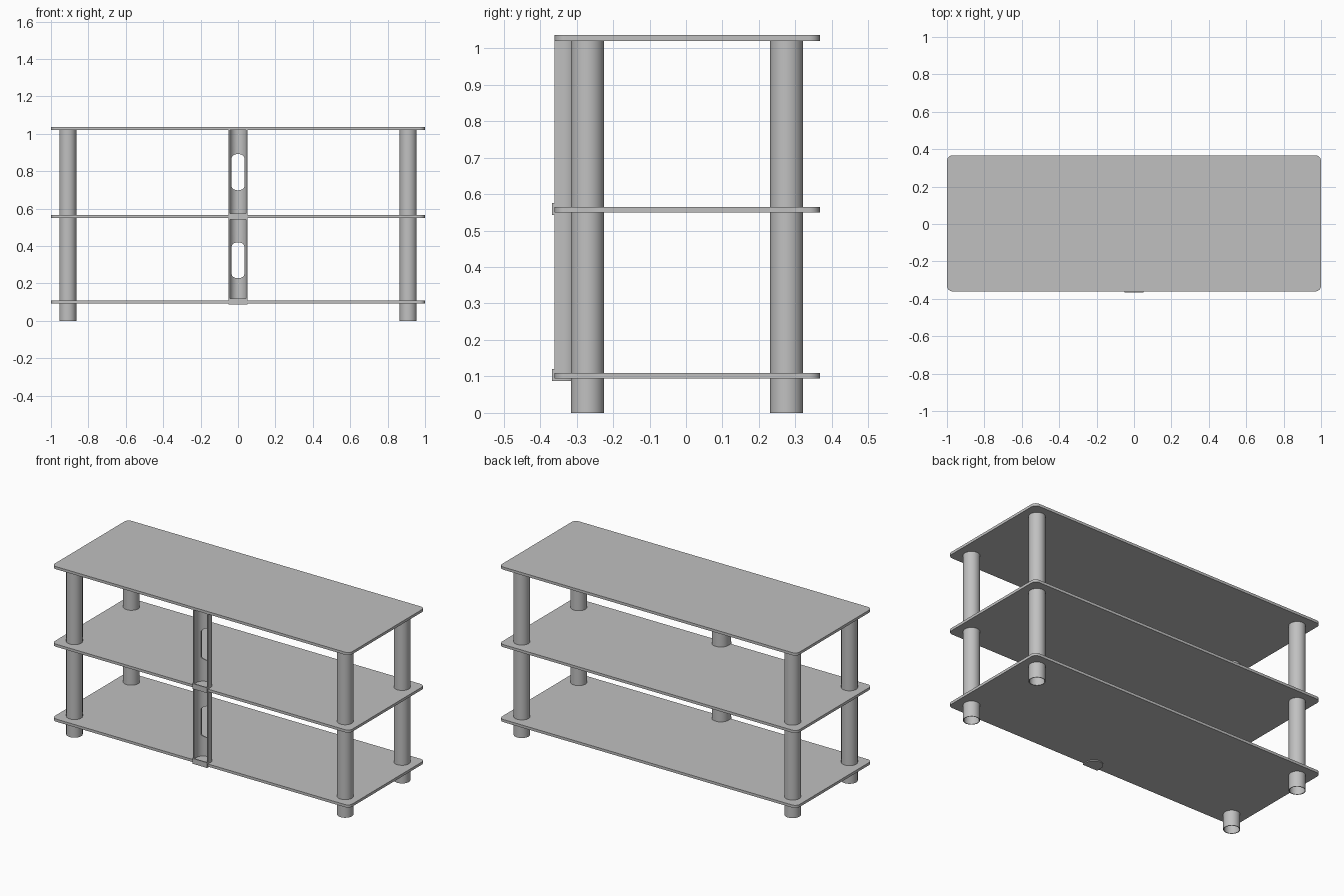
import bpy, bmesh, math
from mathutils import Matrix, Vector

cube = bpy.data.objects.get("Cube")
if cube:
    bpy.data.objects.remove(cube, do_unlink=True)

grey = bpy.data.materials.new("satin grey")
grey.use_nodes = True
COLOUR = (0.53, 0.53, 0.53, 1)
grey.diffuse_color = COLOUR
grey.node_tree.nodes["Principled BSDF"].inputs["Base Color"].default_value = COLOUR

FRONT, BACK = -0.36, 0.367
SHELVES = [("bottom", 0.094, 0.110), ("middle", 0.549, 0.565), ("top", 1.020, 1.036)]


def arc(cx, cy, rx, ry, start, end, steps):
    """Points along an elliptical arc, angles in degrees."""
    angles = [math.radians(start + (end - start) * i / steps) for i in range(steps + 1)]
    return [(cx + rx * math.cos(a), cy + ry * math.sin(a)) for a in angles]


def prism(name, outline, z0, z1, matrix=None):
    """Extrude a closed 2D outline from z0 to z1."""
    bm = bmesh.new()
    face = bm.faces.new([bm.verts.new((x, y, z0)) for x, y in outline])
    up = bmesh.ops.extrude_face_region(bm, geom=[face])["geom"]
    bmesh.ops.translate(bm, vec=(0, 0, z1 - z0),
                        verts=[g for g in up if isinstance(g, bmesh.types.BMVert)])
    if matrix:
        bm.transform(matrix)
    bmesh.ops.recalc_face_normals(bm, faces=bm.faces[:])
    return finish(name, bm)


def tube(name, x, y, z0, z1, r, wall, n=40):
    """Hollow open-ended post."""
    bm = bmesh.new()
    loops = []
    for rad, z in ((r, z0), (r, z1), (r - wall, z1), (r - wall, z0)):
        loops.append([bm.verts.new((px, py, z)) for px, py in arc(x, y, rad, rad, 0, 360, n)[:-1]])
    for a, b in zip(loops, loops[1:] + loops[:1]):
        for i in range(n):
            j = (i + 1) % n
            bm.faces.new((a[i], a[j], b[j], b[i]))
    bmesh.ops.recalc_face_normals(bm, faces=bm.faces[:])
    return finish(name, bm)


def finish(name, bm):
    mesh = bpy.data.meshes.new(name)
    bm.to_mesh(mesh)
    bm.free()
    mesh.materials.append(grey)
    obj = bpy.data.objects.new(name, mesh)
    bpy.context.collection.objects.link(obj)
    return obj


def smooth(obj):
    bpy.ops.object.select_all(action="DESELECT")
    obj.select_set(True)
    bpy.context.view_layer.objects.active = obj
    bpy.ops.object.shade_smooth_by_angle(angle=math.radians(35))


# Shelves with rounded corners
R = 0.03
shelf_outline = (arc(1 - R, BACK - R, R, R, 0, 90, 8) + arc(-1 + R, BACK - R, R, R, 90, 180, 8)
                 + arc(-1 + R, FRONT + R, R, R, 180, 270, 8) + arc(1 - R, FRONT + R, R, R, 270, 360, 8))
for name, z0, z1 in SHELVES:
    smooth(prism(name + "_shelf", shelf_outline, z0, z1))

# Posts between the shelves, and short feet below
spans = [("foot", 0, 0.094), ("lower_post", 0.110, 0.549), ("upper_post", 0.565, 1.020)]
for side, x in (("right", -0.91), ("left", 0.91)):
    for end, y in (("front", -0.27), ("back", 0.276)):
        for part, z0, z1 in spans:
            smooth(tube(f"{end}_{side}_{part}", x, y, z0, z1, 0.0455, 0.004))

# Cable channels: U section open to the front, with a slot through the back
W, WALL, BEND = 0.05, 0.006, -0.335
outer = [(W, FRONT)] + arc(0, BEND, W, W, 0, 180, 24) + [(-W, FRONT)]
inner = [(W - WALL, FRONT)] + arc(0, BEND, W - WALL, W - WALL, 0, 180, 24) + [(-W + WALL, FRONT)]
stand_up = Matrix.Rotation(math.radians(90), 4, "X")   # local y -> z, local z -> -y
for name, z0, z1, slot0, slot1 in (("lower", 0.110, 0.549, 0.228, 0.420),
                                   ("upper", 0.565, 1.020, 0.698, 0.892)):
    channel = prism(name + "_cable_channel", outer + inner[::-1], z0, z1)
    slot = arc(0, slot1 - 0.022, 0.034, 0.022, 0, 180, 12) + arc(0, slot0 + 0.022, 0.034, 0.022, 180, 360, 12)
    cutter = prism(name + "_slot_cutter", slot, 0.25, 0.35, stand_up)
    cutter.hide_render = True
    mod = channel.modifiers.new("slot", "BOOLEAN")
    mod.operation, mod.solver, mod.object = "DIFFERENCE", "EXACT", cutter
    bpy.context.view_layer.objects.active = channel
    bpy.ops.object.modifier_apply(modifier=mod.name)
    bpy.data.objects.remove(cutter, do_unlink=True)
    smooth(channel)

# Clips holding the channels: front lip plus plates above and below the shelf
LIP = -0.367
lip_outline = [(-W, LIP), (W, LIP), (W, FRONT), (-W, FRONT)]
for name, z0, z1 in SHELVES[:2]:
    prism(name + "_clip_lip", lip_outline, z0 - 0.006, z1 + 0.010)
    smooth(prism(name + "_clip_upper_plate", outer, z1, z1 + 0.005))
    smooth(prism(name + "_clip_lower_plate", outer, z0 - 0.006, z0))
